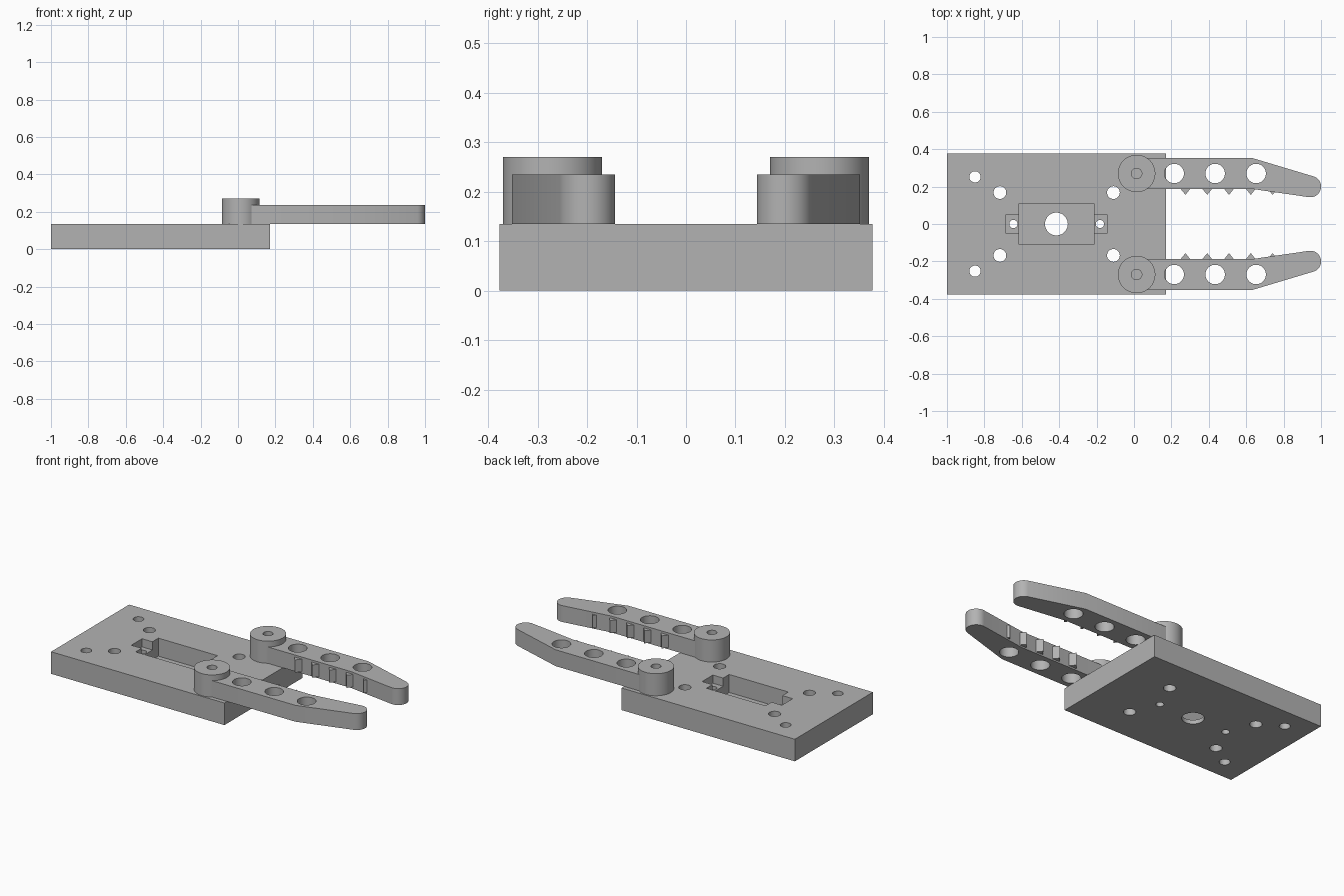
import bpy, bmesh, math

cube = bpy.data.objects.get("Cube")
if cube:
    bpy.data.objects.remove(cube, do_unlink=True)

grey = bpy.data.materials.new("plain grey")
grey.use_nodes = True
COLOUR = (0.45, 0.45, 0.45, 1)
grey.diffuse_color = COLOUR
grey.node_tree.nodes["Principled BSDF"].inputs["Base Color"].default_value = COLOUR


def prism(name, outline, z0, z1):
    """Extrude a flat outline from z0 up to z1."""
    bm = bmesh.new()
    face = bm.faces.new([bm.verts.new((x, y, z0)) for x, y in outline])
    ext = bmesh.ops.extrude_face_region(bm, geom=[face])
    top = [v for v in ext["geom"] if isinstance(v, bmesh.types.BMVert)]
    bmesh.ops.translate(bm, verts=top, vec=(0, 0, z1 - z0))
    bmesh.ops.recalc_face_normals(bm, faces=bm.faces)
    mesh = bpy.data.meshes.new(name)
    bm.to_mesh(mesh)
    bm.free()
    mesh.materials.append(grey)
    obj = bpy.data.objects.new(name, mesh)
    bpy.context.collection.objects.link(obj)
    return obj


def arc(x, y, r, start=0, end=360, n=48):
    count = n if end - start == 360 else n + 1
    angles = [math.radians(start + (end - start) * i / n) for i in range(count)]
    return [(x + r * math.cos(a), y + r * math.sin(a)) for a in angles]


def rect(x0, x1, half):
    return [(x0, -half), (x1, -half), (x1, half), (x0, half)]


def activate(obj):
    bpy.ops.object.select_all(action="DESELECT")
    obj.select_set(True)
    bpy.context.view_layer.objects.active = obj


def cut(obj, outline, z0=-0.1, z1=0.5):
    """Subtract a prism from a part."""
    cutter = prism("cutter", outline, z0, z1)
    cutter.hide_render = True
    activate(obj)
    mod = obj.modifiers.new("cut", "BOOLEAN")
    mod.operation, mod.solver, mod.object = "DIFFERENCE", "EXACT", cutter
    bpy.ops.object.modifier_apply(modifier=mod.name)
    bpy.data.objects.remove(cutter, do_unlink=True)


def smooth(obj):
    activate(obj)
    bpy.ops.object.shade_smooth_by_angle(angle=math.radians(20))


BASE_TOP, FINGER_TOP, HUB_TOP = 0.135, 0.235, 0.27

# Base plate with motor pocket, ear recesses and screw holes
base = prism("base_plate", rect(-1, 0.172, 0.377), 0, BASE_TOP)
cut(base, rect(-0.615, -0.215, 0.11), 0.025)
cut(base, rect(-0.685, -0.145, 0.052), 0.085)
cut(base, arc(-0.415, 0, 0.061))
for x in (-0.645, -0.182):
    cut(base, arc(x, 0, 0.022))
for side in (-1, 1):
    cut(base, arc(-0.85, side * 0.252, 0.03))
    for x in (-0.717, -0.11):
        cut(base, arc(x, side * 0.168, 0.034))
smooth(base)

# Two mirrored gripper fingers
for side, label in ((1, "back"), (-1, "front")):
    def flip(points):
        return [(x, side * y) for x, y in points]

    # Tapering finger with rounded tip and lightening holes
    tip = arc(0.943, 0.2, 0.057, -100, 74, 24)
    outline = [(0.07, 0.187), (0.635, 0.187)] + tip + [(0.635, 0.352), (0.07, 0.352)]
    finger = prism(label + "_finger", flip(outline), BASE_TOP, FINGER_TOP)
    for x in (0.215, 0.434, 0.653):
        cut(finger, flip(arc(x, 0.27, 0.052)))
    smooth(finger)

    # Pivot hub with pin hole
    hub = prism(label + "_hub", flip(arc(0.014, 0.27, 0.1, n=64)), BASE_TOP, HUB_TOP)
    cut(hub, flip(arc(0.014, 0.27, 0.028)))
    smooth(hub)

    # Grip teeth along the inner edge
    for i in range(5):
        x = 0.275 + 0.1165 * i
        tooth = [(x - 0.03, 0.193), (x, 0.156), (x + 0.03, 0.193)]
        prism(f"{label}_tooth_{i + 1}", flip(tooth), 0.145, 0.222)
